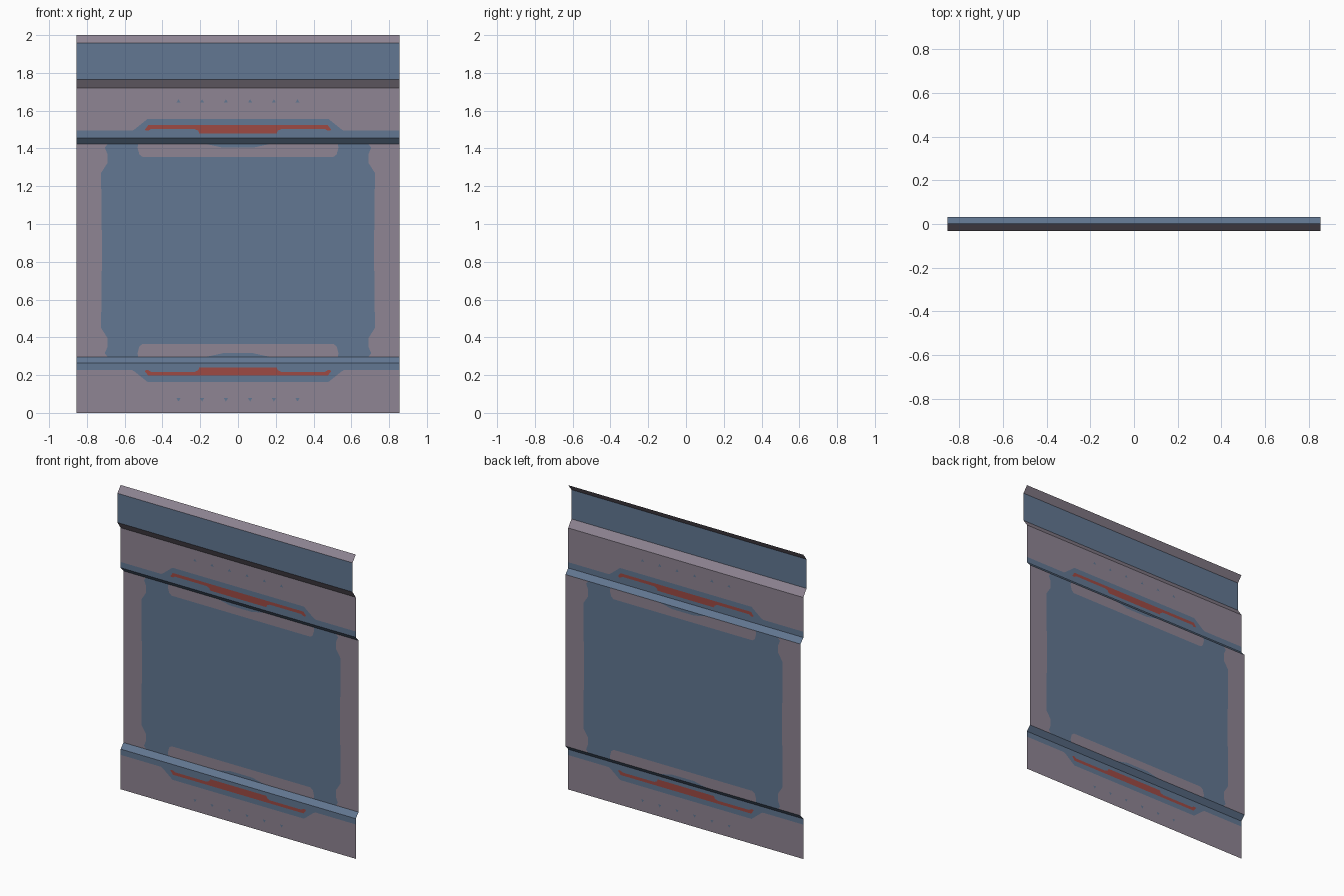
import bpy, bmesh

if "Cube" in bpy.data.objects:
    bpy.data.objects.remove(bpy.data.objects["Cube"])

W = 0.855                      # half width of the sheet
BACK, MID, FRONT = 0.031, 0.002, -0.031   # depths of the folded panels
AXIS = 1.72                    # lower half of the pattern is z -> AXIS - z


def srgb(*c):
    return [((v / 255 + 0.055) / 1.055) ** 2.4 for v in c] + [1.0]


mats = {}
for key, name, col in (("B", "slate_blue", (98, 119, 146)),
                       ("M", "dusty_mauve", (143, 133, 147)),
                       ("R", "brick_red", (158, 74, 68))):
    m = bpy.data.materials.new(name)
    m.diffuse_color = srgb(*col)
    m.use_nodes = True
    m.node_tree.nodes["Principled BSDF"].inputs["Base Color"].default_value = m.diffuse_color
    mats[key] = m
KEYS = list(mats)


def panel(name, y0, y1, rows, flip=False):
    """Rows are (z0, z1, colours from centre outwards, half-x breaks below, above)."""
    z_lo, z_hi = rows[0][0], rows[-1][1]
    bm = bmesh.new()

    def vert(x, z):
        t = (z - z_lo) / (z_hi - z_lo)
        if flip:
            return bm.verts.new((x, y0 + (y1 - y0) * t, AXIS - z))
        return bm.verts.new((x, y0 + (y1 - y0) * t, z))

    def face(a0, a1, b0, b1, z0, z1, key):
        pts = []
        for p in ((a0, z0), (a1, z0), (b1, z1), (b0, z1)):
            if p not in pts:
                pts.append(p)
        if len(pts) < 3:
            return
        if flip:
            pts.reverse()
        f = bm.faces.new([vert(*p) for p in pts])
        f.material_index = KEYS.index(key)

    for z0, z1, keys, lo, hi in rows:
        lo, hi = list(lo) + [W], list(hi) + [W]
        face(-lo[0], lo[0], -hi[0], hi[0], z0, z1, keys[0])
        for i, k in enumerate(keys[1:]):
            face(lo[i], lo[i + 1], hi[i], hi[i + 1], z0, z1, k)
            face(-lo[i + 1], -lo[i], -hi[i + 1], -hi[i], z0, z1, k)
    bmesh.ops.remove_doubles(bm, verts=bm.verts, dist=1e-5)
    me = bpy.data.meshes.new(name)
    bm.to_mesh(me)
    bm.free()
    for k in KEYS:
        me.materials.append(mats[k])
    ob = bpy.data.objects.new(name, me)
    bpy.context.collection.objects.link(ob)


# Band with the red bar, its blue surround and the row of small marks
band = [
    (1.456, 1.480, "B", [], []),
    (1.480, 1.494, "RB", [.205], [.21]),
    (1.494, 1.503, "RBRBM", [.21, .475, .490, .56], [.23, .46, .492, .545]),
    (1.503, 1.523, "RBM", [.490, .545], [.475, .52]),
    (1.523, 1.557, "BM", [.52], [.478]),
    (1.557, 1.642, "M", [], []),
    (1.642, 1.660, "MBMBMBM", [.053, .075, .179, .201, .304, .326],
     [.064, .064, .190, .190, .315, .315]),
    (1.660, 1.719, "M", [], []),
]
panel("upper_band", MID, MID, band)
panel("lower_band", MID, MID, [(a, min(b, AXIS) if b < 1.719 else AXIS, k, l, h)
                               for a, b, k, l, h in band], flip=True)

# Main panel: blue field, mauve side borders and end patches, mirrored in z
field = [
    (0.860, 1.270, "BM", [.72], [.725]),
    (1.270, 1.325, "BM", [.725], [.69]),
    (1.325, 1.355, "BM", [.69], [.69]),
    (1.355, 1.368, "MBM", [.505, .69], [.522, .69]),
    (1.368, 1.404, "MBM", [.522, .69], [.532, .705]),
    (1.404, 1.424, "BMBM", [.08, .532, .705], [.17, .528, .69]),
]
panel("main_panel_upper", BACK, BACK, field)
panel("main_panel_lower", BACK, BACK, field, flip=True)

# Sloping folds between the panels, and the plain top panel
panel("upper_fold", BACK, MID, [(1.424, 1.456, "B", [], [])])
panel("lower_fold", BACK, MID, [(1.424, 1.456, "B", [], [])], flip=True)
panel("top_fold", MID, FRONT, [(1.719, 1.766, "M", [], [])])
panel("top_panel", FRONT, FRONT, [(1.766, 1.958, "B", [], [])])
panel("top_lip", FRONT, MID, [(1.958, 2.0, "M", [], [])])
